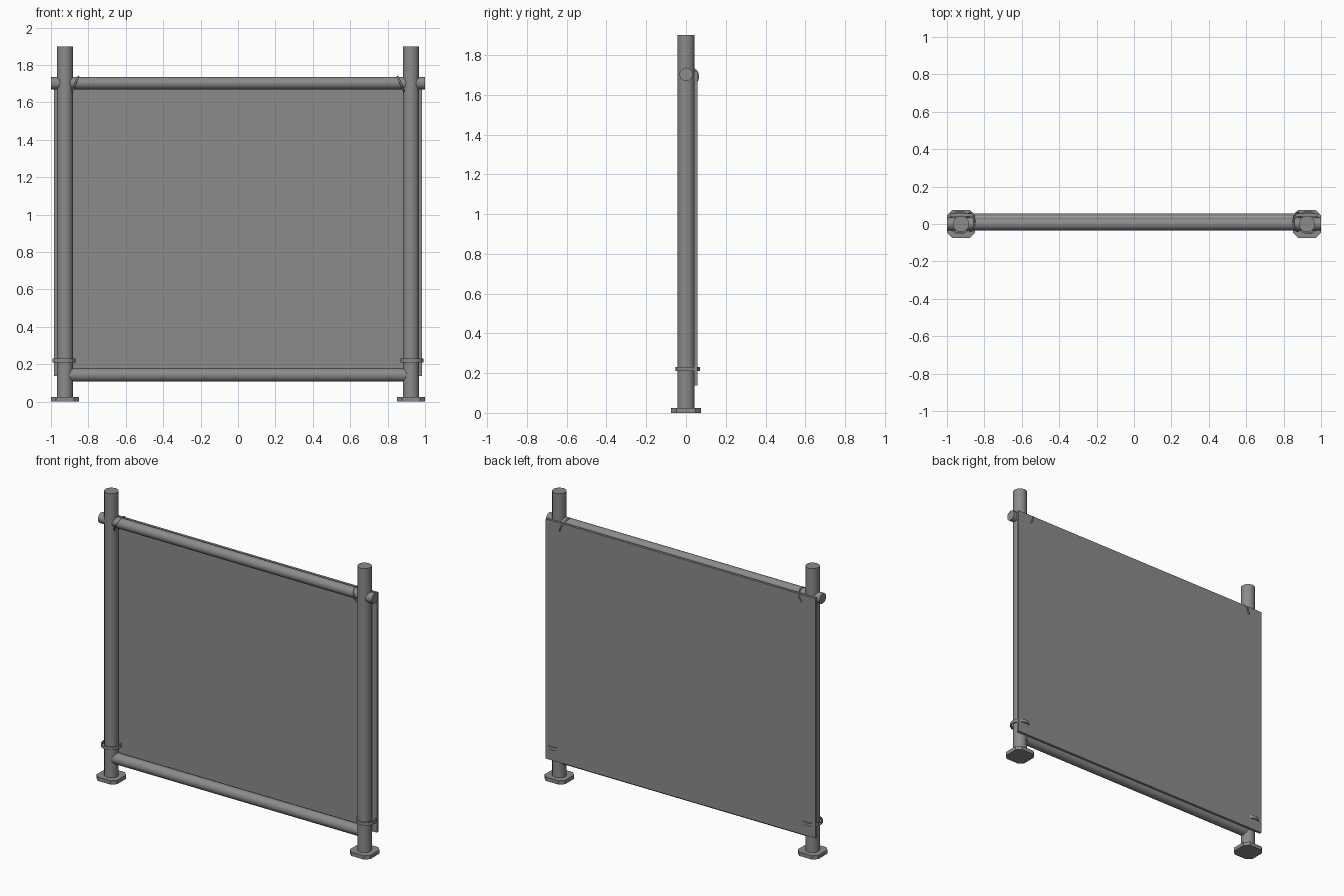
import bpy
import math
from mathutils import Vector

cube = bpy.data.objects.get("Cube")
if cube:
    bpy.data.objects.remove(cube, do_unlink=True)

grey = bpy.data.materials.new("plain grey")
grey.use_nodes = True
colour = (0.26, 0.26, 0.26, 1)
grey.diffuse_color = colour
grey.node_tree.nodes["Principled BSDF"].inputs["Base Color"].default_value = colour

POST_X = 0.925
RAIL_Z = 1.703


def finish(ob, name, smooth=False):
    ob.name = name
    ob.data.materials.append(grey)
    if smooth:
        bpy.ops.object.shade_smooth_by_angle(angle=math.radians(40))
    return ob


def tube(name, start, end, radius):
    """Round bar between two points."""
    a, b = Vector(start), Vector(end)
    bpy.ops.mesh.primitive_cylinder_add(
        vertices=12, radius=radius, depth=(b - a).length, location=(a + b) / 2,
        rotation=(b - a).to_track_quat('Z', 'Y').to_euler())
    return finish(bpy.context.object, name, True)


def prism(name, outline, z0, z1):
    """Flat outline extruded upwards."""
    n = len(outline)
    verts = [(x, y, z) for z in (z0, z1) for x, y in outline]
    faces = [list(range(n))[::-1], list(range(n, 2 * n))]
    faces += [(i, (i + 1) % n, n + (i + 1) % n, n + i) for i in range(n)]
    mesh = bpy.data.meshes.new(name)
    mesh.from_pydata(verts, [], faces)
    ob = bpy.data.objects.new(name, mesh)
    bpy.context.collection.objects.link(ob)
    return finish(ob, name)


def band(name, centre, outer, inner, z0, z1, n=16):
    """Flat ring strap."""
    verts, faces = [], []
    for i in range(n):
        a = math.tau * i / n
        for r, z in ((outer, z0), (outer, z1), (inner, z1), (inner, z0)):
            verts.append((centre[0] + r * math.cos(a), centre[1] + r * math.sin(a), z))
        j = (i + 1) % n
        faces += [(4 * i + k, 4 * j + k, 4 * j + (k + 1) % 4, 4 * i + (k + 1) % 4)
                  for k in range(4)]
    mesh = bpy.data.meshes.new(name)
    mesh.from_pydata(verts, [], faces)
    ob = bpy.data.objects.new(name, mesh)
    bpy.context.collection.objects.link(ob)
    return finish(ob, name)


def tie(name, side, n=16):
    """Slanted cord looped round the top rail and through the panel."""
    curve = bpy.data.curves.new(name, 'CURVE')
    curve.dimensions = '3D'
    curve.bevel_depth = 0.005
    curve.bevel_resolution = 1
    spline = curve.splines.new('POLY')
    spline.points.add(n - 1)
    spline.use_cyclic_u = True
    for i, p in enumerate(spline.points):
        a = math.tau * i / n
        p.co = (side * (0.873 - 0.02 * math.sin(a)),
                0.012 + 0.05 * math.cos(a), 1.692 + 0.046 * math.sin(a), 1)
    ob = bpy.data.objects.new(name, curve)
    bpy.context.collection.objects.link(ob)
    return finish(ob, name)


# Horizontal rails
tube("top_rail", (-1, 0, RAIL_Z), (1, 0, RAIL_Z), 0.034)
tube("bottom_rail", (-0.9, 0, 0.143), (0.9, 0, 0.143), 0.036)

# Hanging panel behind the frame
prism("panel", [(-0.985, 0.041), (0.985, 0.041), (0.985, 0.057), (-0.985, 0.057)],
      0.137, 1.72)

# Posts, feet, straps and ties on both sides
h, c = 0.075, 0.028
foot = [(h - c, -h), (h, c - h), (h, h - c), (h - c, h),
        (c - h, h), (-h, h - c), (-h, c - h), (c - h, -h)]
for side, word in ((1, "left"), (-1, "right")):
    x = side * POST_X
    tube(word + "_post", (x, 0, 0.01), (x, 0, 1.9), 0.044)
    prism(word + "_foot", [(x + u, v) for u, v in foot], 0, 0.025)
    band(word + "_strap", (side * 0.931, 0.008), 0.062, 0.054, 0.21, 0.23)
    tie(word + "_tie", side)
